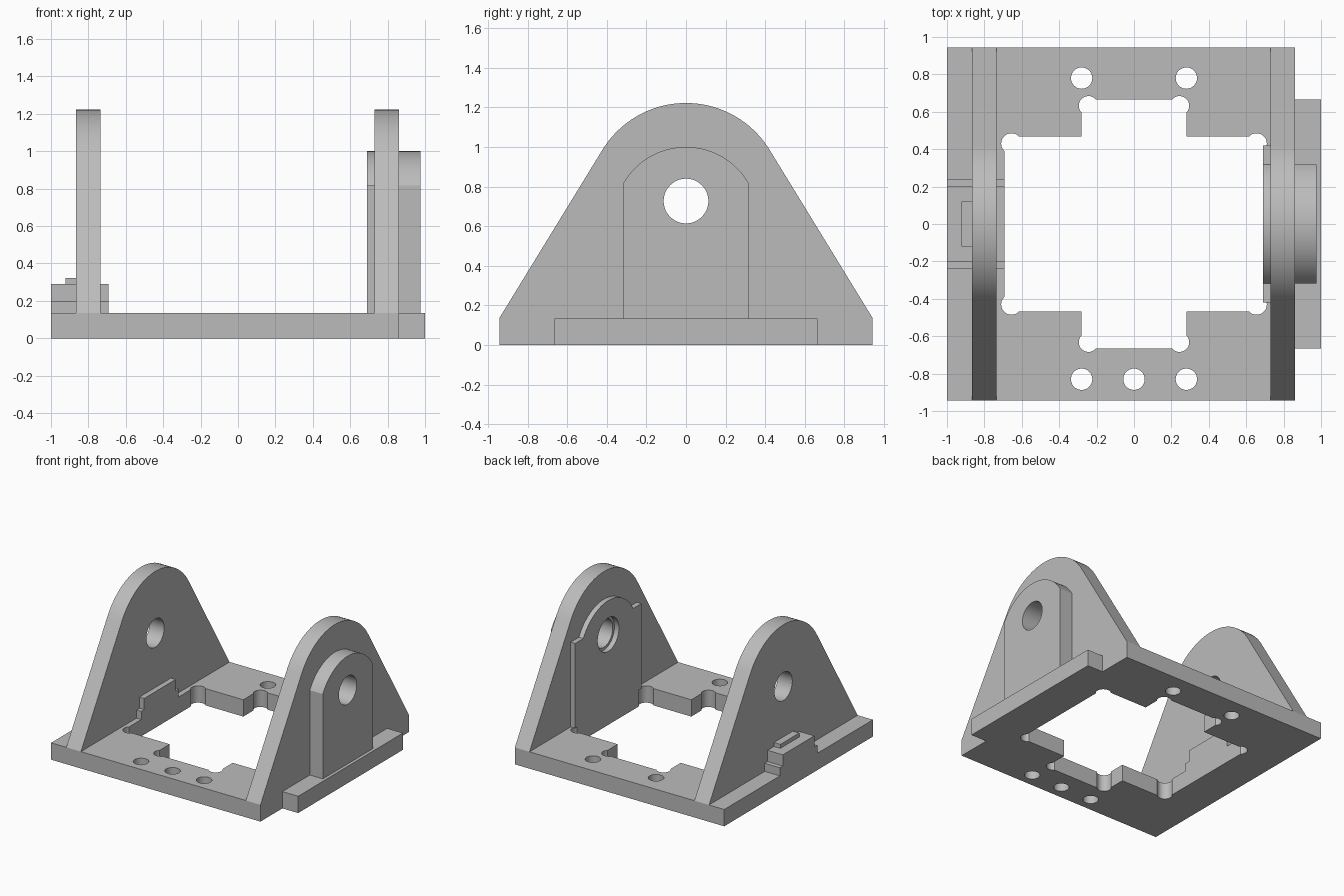
import bpy, bmesh, math
from mathutils import Vector

# Remove the default cube
cube = bpy.data.objects.get("Cube")
if cube:
    bpy.data.objects.remove(cube, do_unlink=True)

# Single plain material
GREY = (0.5, 0.5, 0.5, 1.0)
grey = bpy.data.materials.new("plain grey")
grey.use_nodes = True
grey.diffuse_color = GREY
grey.node_tree.nodes["Principled BSDF"].inputs["Base Color"].default_value = GREY

BASE_TOP = 0.135
PIVOT_Z = 0.727
HOLE_R = 0.113


def arc(cx, cy, r, start, end, steps):
    """Points on an arc, angles in degrees."""
    angles = [math.radians(start + (end - start) * i / steps) for i in range(steps + 1)]
    return [(cx + r * math.cos(a), cy + r * math.sin(a)) for a in angles]


def circle(cx, cy, r):
    return arc(cx, cy, r, 0, 360, 48)[:-1]


def prism(name, profile, axis, lo, hi):
    """Extrude a profile along z (x, y points) or along x (y, z points)."""
    place = (lambda p, t: (t, *p)) if axis == "x" else (lambda p, t: (*p, t))
    bm = bmesh.new()
    face = bm.faces.new([bm.verts.new(place(p, lo)) for p in profile])
    out = bmesh.ops.extrude_face_region(bm, geom=[face])
    moved = [v for v in out["geom"] if isinstance(v, bmesh.types.BMVert)]
    bmesh.ops.translate(bm, verts=moved, vec=Vector(place((0, 0), hi - lo)))
    bmesh.ops.recalc_face_normals(bm, faces=bm.faces)
    mesh = bpy.data.meshes.new(name)
    bm.to_mesh(mesh)
    bm.free()
    mesh.materials.append(grey)
    obj = bpy.data.objects.new(name, mesh)
    bpy.context.collection.objects.link(obj)
    return obj


def activate(obj):
    bpy.ops.object.select_all(action="DESELECT")
    obj.select_set(True)
    bpy.context.view_layer.objects.active = obj


def cut(obj, profile, axis, lo, hi):
    """Subtract a prism from an object."""
    cutter = prism("cutter", profile, axis, lo, hi)
    cutter.hide_render = True
    activate(obj)
    mod = obj.modifiers.new("cut", "BOOLEAN")
    mod.operation = "DIFFERENCE"
    mod.solver = "EXACT"
    mod.object = cutter
    bpy.ops.object.modifier_apply(modifier=mod.name)
    bpy.data.objects.remove(cutter, do_unlink=True)


def mirrored(half):
    """Close a profile by mirroring its +side points to the other side."""
    return half + [(-a, b) for a, b in reversed(half) if abs(a) > 1e-5]


def rect(a, b):
    return [(-a, 0), (a, 0), (a, b), (-a, b)]


parts = []

# Base plate with a side tab
base = prism("base_plate", [
    (-1, -0.943), (0.86, -0.943), (0.86, -0.665), (1, -0.665),
    (1, 0.665), (0.86, 0.665), (0.86, 0.943), (-1, 0.943)], "z", 0, BASE_TOP)
parts.append(base)

# Cross-shaped opening with relieved corners
WIDE, DEEP, NECK, REACH = 0.693, 0.467, 0.28, 0.666
quarter = [(NECK, REACH), (NECK, DEEP), (WIDE, DEEP)]
right_half = [(x, -y) for x, y in quarter] + quarter[::-1]
cut(base, mirrored(right_half), "z", -0.1, 0.3)
for sx in (-1, 1):
    for sy in (-1, 1):
        cut(base, circle(sx * 0.655, sy * 0.43, 0.055), "z", -0.1, 0.3)
        cut(base, circle(sx * 0.243, sy * 0.632, 0.052), "z", -0.1, 0.3)

# Screw holes
for x, y in ((-0.28, 0.78), (0.28, 0.78), (-0.28, -0.83), (0, -0.83), (0.28, -0.83)):
    cut(base, circle(x, y, 0.057), "z", -0.1, 0.3)

# Two upright walls with rounded tops and a pivot hole
wall_half = [(0.943, BASE_TOP)] + arc(0, PIVOT_Z, 0.495, 31.6, 90, 24)
for name, lo, hi in (("right_wall", -0.865, -0.735), ("left_wall", 0.73, 0.86)):
    wall = prism(name, mirrored(wall_half), "x", lo, hi)
    cut(wall, circle(0, PIVOT_Z, HOLE_R), "x", lo - 0.1, hi + 0.1)
    parts.append(wall)

# Outer boss on the left wall
crown = arc(0, 0.635, 0.365, 29.7, 90, 20)
outer = prism("outer_boss", mirrored([(crown[0][0], BASE_TOP)] + crown), "x", 0.86, 0.975)
cut(outer, circle(0, PIVOT_Z, HOLE_R), "x", 0.8, 1.1)
parts.append(outer)

# Inner boss with square shoulders and a wider bore
shoulder = [(0.42, BASE_TOP), (0.42, crown[0][1])]
inner = prism("inner_boss", mirrored(shoulder + crown), "x", 0.69, 0.73)
cut(inner, circle(0, PIVOT_Z, 0.135), "x", 0.6, 0.8)
parts.append(inner)

# Stepped blocks on both sides of the right wall
step = mirrored([(0.237, BASE_TOP), (0.237, 0.2), (0.2, 0.2), (0.2, 0.29)])
parts.append(prism("outer_step_block", step, "x", -1, -0.865))
parts.append(prism("inner_step_block", step, "x", -0.735, -0.693))
cap = [(y, 0.29 + z) for y, z in rect(0.12, 0.032)]
parts.append(prism("step_cap", cap, "x", -0.922, -0.865))

# Smooth the curved faces and keep the edges sharp
for part in parts:
    activate(part)
    bpy.ops.object.shade_smooth_by_angle(angle=math.radians(20))
